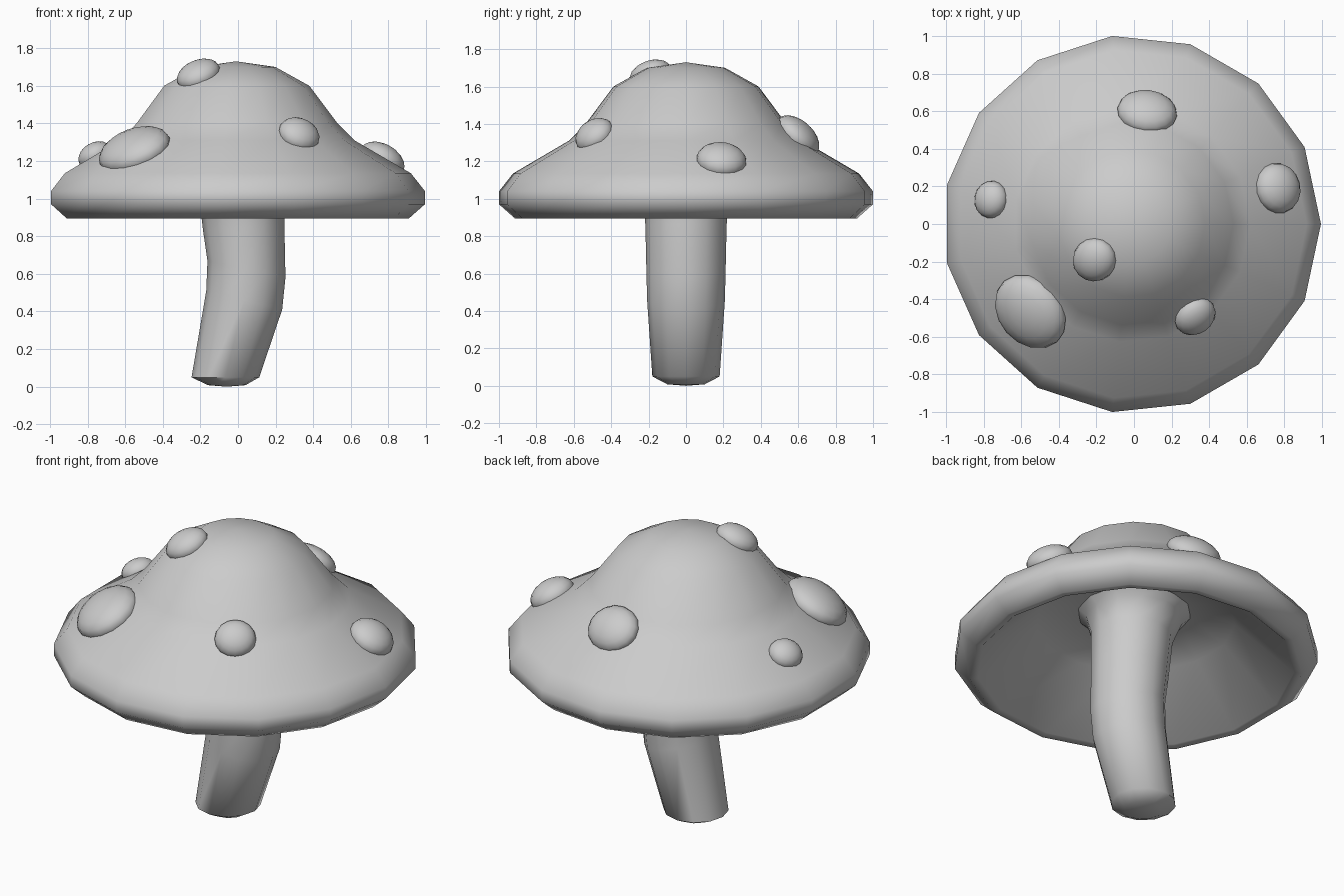
import bpy, bmesh, math
from mathutils import Vector, Matrix

if "Cube" in bpy.data.objects:
    bpy.data.objects.remove(bpy.data.objects["Cube"])

CX = -0.011   # cap axis offset


def finish(name, bm, angle=60):
    bmesh.ops.remove_doubles(bm, verts=bm.verts, dist=1e-5)
    bmesh.ops.recalc_face_normals(bm, faces=bm.faces)
    me = bpy.data.meshes.new(name)
    bm.to_mesh(me)
    bm.free()
    ob = bpy.data.objects.new(name, me)
    bpy.context.collection.objects.link(ob)
    bpy.ops.object.select_all(action='DESELECT')
    ob.select_set(True)
    bpy.context.view_layer.objects.active = ob
    bpy.ops.object.shade_smooth_by_angle(angle=math.radians(angle))
    return ob


def skin(name, rings, n, bottom, top, angle=60):
    """Join rings (centre x, z, radius, tilt about y) and close both ends on a point."""
    bm = bmesh.new()
    loops = []
    for x, z, r, tilt in rings:
        rot = Matrix.Rotation(math.radians(tilt), 3, 'Y')
        loops.append([bm.verts.new(Vector((x, 0, z)) + rot @ Vector(
            (r * math.cos(math.tau * i / n), r * math.sin(math.tau * i / n), 0)))
            for i in range(n)])
    for a, b in zip(loops, loops[1:]):
        for i in range(n):
            j = (i + 1) % n
            bm.faces.new((a[i], a[j], b[j], b[i]))
    for loop, tip in ((loops[0], bottom), (loops[-1], top)):
        v = bm.verts.new(tip)
        for i in range(n):
            bm.faces.new((loop[i], loop[(i + 1) % n], v))
    return finish(name, bm, angle)


# Cap: 15-sided lathe, hollow underneath
outer = [(0.92, 0.895), (1.005, 0.97), (1.005, 1.04), (0.93, 1.135), (0.63, 1.31),
         (0.54, 1.40), (0.39, 1.60), (0.21, 1.70)]
inner = [(0.30, 1.24), (0.55, 1.19), (0.875, 0.90)]
skin("cap", [(CX, z, r, 0) for r, z in inner + outer], 15,
     (CX, 0, 1.25), (CX, 0, 1.73), 75)

# Stem: bent tube flaring into the cap
skin("stem", [(-0.06, 0.008, 0.10, 0), (-0.067, 0.05, 0.18, 0), (0.033, 0.46, 0.208, 14),
              (0.045, 0.625, 0.212, 12), (0.03, 0.85, 0.217, -4), (0.015, 1.08, 0.228, -4),
              (0.0, 1.20, 0.27, 0), (0.0, 1.26, 0.34, 0)], 12,
     (-0.06, 0, 0.0), (0, 0, 1.27))


# Spots: flattened balls lying on the cap surface
def surface(r):
    pts = outer[::-1]
    pts = [(0, 1.73)] + pts
    for (r0, z0), (r1, z1) in zip(pts, pts[1:]):
        if r0 <= r <= r1:
            return z0 + (z1 - z0) * (r - r0) / (r1 - r0)
    return 1.0


spots = [  # x, y, half size around the cap, half size down the slope, height
    (-0.55, -0.465, 0.215, 0.19, 0.10),
    (-0.21, -0.19, 0.115, 0.125, 0.075),
    (0.325, -0.49, 0.115, 0.11, 0.075),
    (0.765, 0.19, 0.135, 0.13, 0.085),
    (-0.76, 0.13, 0.10, 0.095, 0.07),
    (0.07, 0.595, 0.16, 0.14, 0.085),
]
for k, (x, y, a, b, h) in enumerate(spots):
    out = Vector((x - CX, y, 0))
    r = out.length
    out.normalize()
    d = 0.09
    slope = (surface(r + d) - surface(r - d)) / (2 * d)
    down = (out + Vector((0, 0, slope))).normalized()
    side = Vector((-out.y, out.x, 0))
    normal = down.cross(side)
    basis = Matrix((down * b, side * a, normal * h)).transposed().to_4x4()
    mat = Matrix.Translation((x, y, surface(r) - 0.006)) @ basis
    bm = bmesh.new()
    bmesh.ops.create_uvsphere(bm, u_segments=16, v_segments=10, radius=1, matrix=mat)
    finish(f"spot_{k + 1}", bm, 80)
